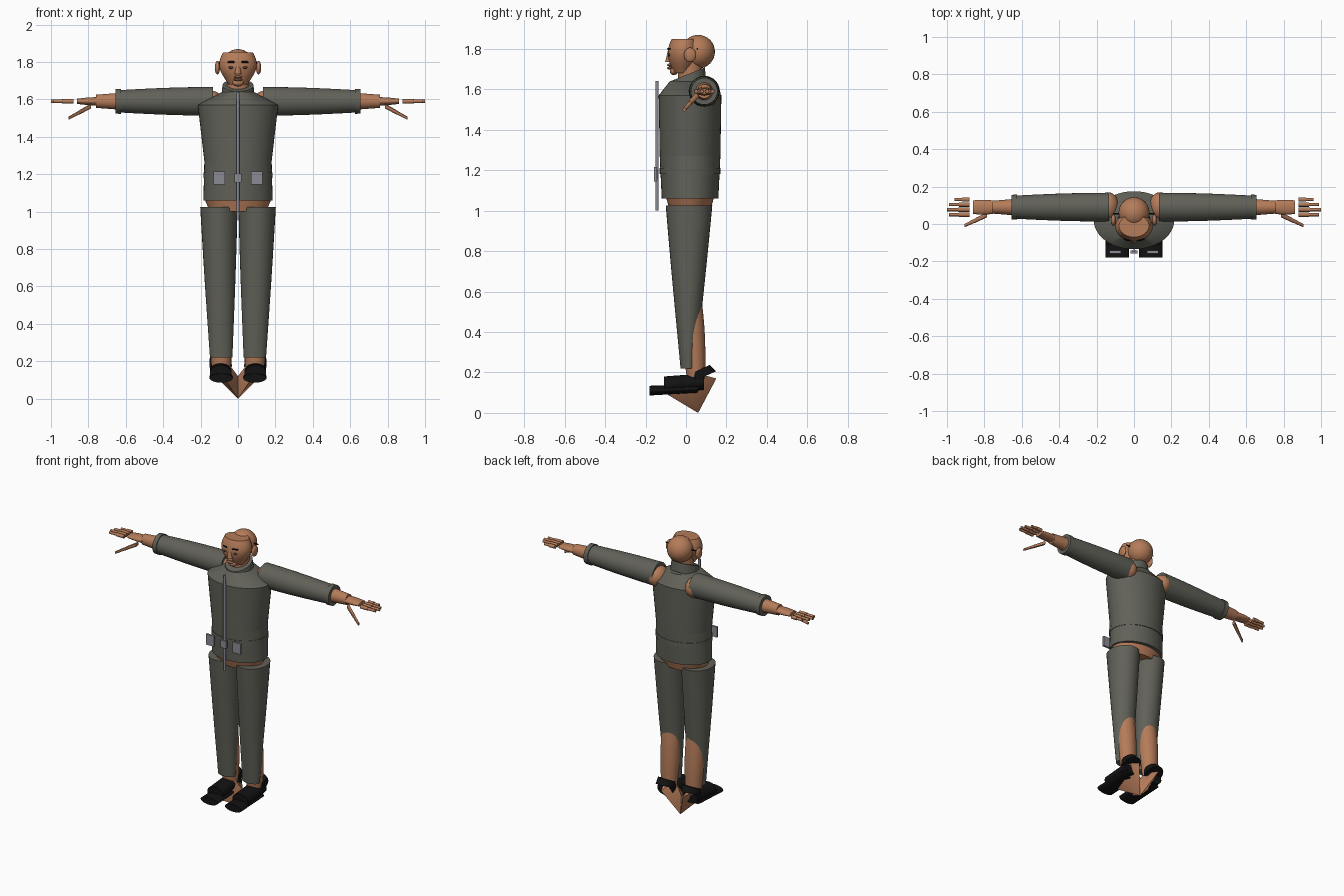
import bpy, bmesh, math
from mathutils import Vector

cube = bpy.data.objects.get("Cube")
if cube:
    bpy.data.objects.remove(cube, do_unlink=True)


def material(name, red, green, blue):
    mat = bpy.data.materials.new(name)
    mat.use_nodes = True
    color = (red, green, blue, 1)
    mat.diffuse_color = color
    shader = mat.node_tree.nodes["Principled BSDF"]
    shader.inputs["Base Color"].default_value = color
    return mat


cloth = material("olive grey cloth", .12, .12, .1)
skin = material("tan skin", .46, .2, .1)
black = material("black leather", .006, .006, .006)
metal = material("grey metal", .26, .26, .3)
iris = material("dark eye", .06, .05, .04)


def finish(bm, name, mat, mirrored):
    """Turn the bmesh into a shaded object, doubled across x when mirrored."""
    bmesh.ops.recalc_face_normals(bm, faces=bm.faces[:])
    mesh = bpy.data.meshes.new(name)
    bm.to_mesh(mesh)
    bm.free()
    mesh.materials.append(mat)
    for face in mesh.polygons:
        face.use_smooth = True
    mesh.set_sharp_from_angle(angle=math.radians(40))
    part = bpy.data.objects.new(name, mesh)
    bpy.context.collection.objects.link(part)
    if mirrored:
        part.modifiers.new("Mirror", "MIRROR")


def tube(name, mat, start, end, first, last, bulge=0, tilt=0, mirrored=False, sides=32):
    """Capped elliptical tube, its sections square to the longest axis of its run.
    A radius is one number or a pair; tilt raises the section towards the back."""
    start, end = Vector(start), Vector(end)
    run = [abs(d) for d in end - start]
    along = run.index(max(run))
    across = [axis for axis in range(3) if axis != along]
    first, last = [r if isinstance(r, tuple) else (r, r) for r in (first, last)]
    steps = 12 if bulge else 1
    bm = bmesh.new()
    loops = []
    for step in range(steps + 1):
        t = step / steps
        swell = 1 + bulge * math.sin(math.pi * t)
        loop = []
        for side in range(sides):
            turn = math.tau * side / sides
            point = start.lerp(end, t)
            for axis, wave, r, q in zip(across, (math.cos(turn), math.sin(turn)), first, last):
                point[axis] += wave * swell * (r + (q - r) * t)
            if tilt:
                point.z += tilt * (point.y - start.y)
            loop.append(bm.verts.new(point))
        loops.append(loop)
    for low, high in zip(loops, loops[1:]):
        for i in range(sides):
            bm.faces.new((low[i - 1], low[i], high[i], high[i - 1]))
    bm.faces.new(loops[0])
    bm.faces.new(loops[-1])
    finish(bm, name, mat, mirrored)


def shape(name, mat, center, extent, mirrored, maker, **options):
    """Scaled and placed primitive."""
    bm = bmesh.new()
    maker(bm, **options)
    bmesh.ops.scale(bm, vec=extent, verts=bm.verts)
    bmesh.ops.translate(bm, vec=center, verts=bm.verts)
    finish(bm, name, mat, mirrored)


def ball(name, mat, center, extent, mirrored=False):
    shape(name, mat, center, extent, mirrored, bmesh.ops.create_uvsphere,
          u_segments=28, v_segments=16, radius=1)


def box(name, mat, center, extent, mirrored=False):
    shape(name, mat, center, extent, mirrored, bmesh.ops.create_cube, size=1)


def trunk(name, mat, low, high, first, last, y=.02, **options):
    """Upright part on the centre line."""
    tube(name, mat, (0, y, low), (0, y, high), first, last, sides=48, **options)


def arm(name, mat, inner, outer, first, last, **options):
    """Mirrored part along the outstretched arm."""
    tube(name, mat, (inner, .09, 1.59), (outer, .09, 1.59), first, last,
         mirrored=True, **options)


# Jacket, collar and bare hips
hem, waist, chest, throat = (.185, .14), (.18, .15), (.215, .155), (.085, .1)
trunk("jacket_skirt", cloth, 1.06, 1.27, hem, waist)
trunk("jacket_chest", cloth, 1.27, 1.57, waist, chest)
trunk("jacket_yoke", cloth, 1.57, 1.64, chest, throat)
trunk("waistband", cloth, 1.18, 1.21, (.185, .15), (.185, .15))
trunk("collar", cloth, 1.61, 1.675, .09, .083, y=.01, tilt=.4)
trunk("neck", skin, 1.6, 1.74, .06, .06)
trunk("hips", skin, 1, 1.07, (.15, .1), (.18, .12))

# Zip, buckle and pocket plates
front = -.15
tube("zip", metal, (0, -.143, 1), (0, -.143, 1.64), .008, .008)
box("zip_buckle", metal, (0, front, 1.18), (.04, .016, .05))
box("pocket_plates", metal, (.1, front, 1.18), (.06, .014, .07), mirrored=True)

# Head
tube("face", skin, (0, -.02, 1.68), (0, -.01, 1.85), (.05, .04), (.08, .06), bulge=.5)
ball("skull", skin, (0, .06, 1.786), (.083, .083, .083))
tube("nose", skin, (0, -.085, 1.735), (0, -.08, 1.79), .018, .01)
for lip, height in (("upper_lip", 1.72), ("lower_lip", 1.705)):
    ball(lip, skin, (0, -.08, height), (.023, .014, .007))
ball("chin", skin, (0, -.06, 1.69), (.03, .02, .02))
ball("ears", skin, (.11, .02, 1.77), (.014, .03, .036), mirrored=True)
ball("eyes", iris, (.037, -.083, 1.77), (.014, .007, .007), mirrored=True)
tube("eyebrows", black, (.02, -.088, 1.8), (.055, -.078, 1.8), .005, .004, mirrored=True)
tube("temple_hair", black, (.08, .056, 1.8), (.11, .056, 1.8), .004, .004, mirrored=True)

# Arms
ball("shoulders", skin, (.14, .095, 1.58), (.06, .075, .066), mirrored=True)
arm("sleeves", cloth, .135, .63, (.077, .077), (.062, .06), bulge=.05)
arm("cuffs", cloth, .625, .655, .067, .066)
arm("forearms", skin, .5, .76, (.055, .055), (.034, .035))
arm("palms", skin, .755, .86, (.036, .022), (.036, .014), bulge=.1)
for number, tip in enumerate((.99, 1, .99, .96)):
    y = .05 + .027 * number
    knuckle = (tip + .88) / 2
    for joint, inner, outer, r in (("base", .88, knuckle, .012), ("tip", knuckle, tip, .009)):
        tube("finger_" + joint, skin, (inner, y, 1.59), (outer, y, 1.59), r, r,
             mirrored=True, sides=10)
wrist, bend, nail = (.785, .05, 1.565), (.85, .018, 1.53), (.905, -.008, 1.5)
tube("thumb_base", skin, wrist, bend, .014, .012, mirrored=True, sides=10)
tube("thumb_tip", skin, bend, nail, .011, .009, mirrored=True, sides=10)

# Legs
tube("trouser_legs", cloth, (.09, .01, .22), (.102, .015, 1.025), (.06, .037), (.1, .115),
     bulge=.02, mirrored=True)
tube("shins", skin, (.09, .05, .17), (.09, .02, .6), (.05, .045), (.056, .052),
     bulge=.2, mirrored=True)

# Bare feet, pointed down and inward
bm = bmesh.new()
ankle = [(.06, .03, .2), (.13, .04, .2), (.08, .15, .17)]
sole = [(0, .06, 0), (.06, -.09, .09), (.1, .02, .1), (0, .05, .12)]
for point in ankle + sole:
    bm.verts.new(point)
bmesh.ops.convex_hull(bm, input=bm.verts[:])
finish(bm, "feet", skin, True)

# Shoes
tube("shoe_toes", black, (.09, -.18, .11), (.09, .06, .12), (.062, .024), (.062, .02),
     mirrored=True)
tube("shoe_uppers", black, (.093, -.11, .135), (.093, .09, .155), (.058, .045), (.058, .04),
     mirrored=True)
tube("shoe_ankles", black, (.093, .08, .175), (.093, .07, .22), (.06, .068), (.058, .048),
     tilt=.45, mirrored=True)
